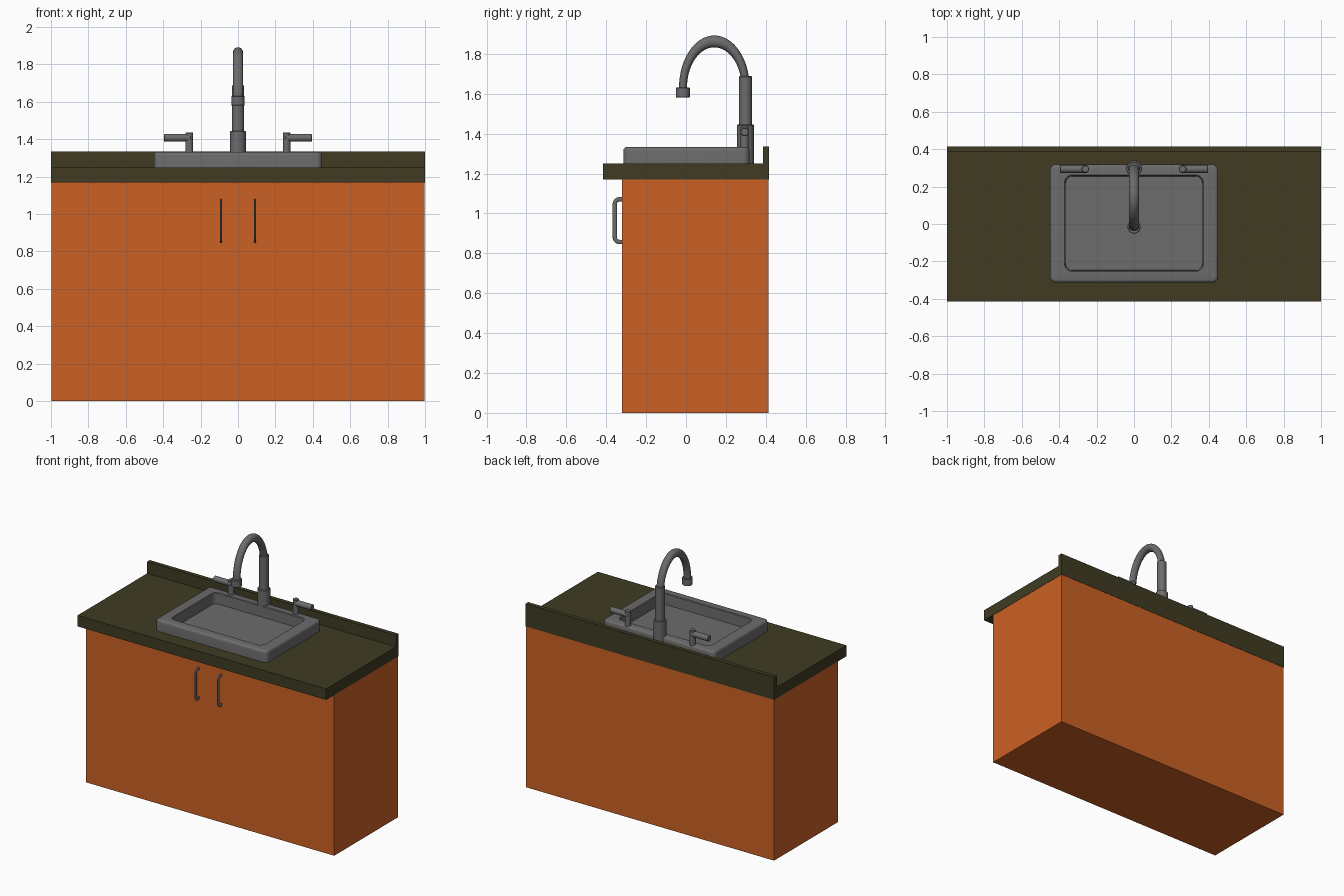
import bpy, bmesh
from math import sin, cos, pi, radians
from mathutils import Vector

if "Cube" in bpy.data.objects:
    bpy.data.objects.remove(bpy.data.objects["Cube"])


def material(name, rgb):
    m = bpy.data.materials.new(name)
    m.diffuse_color = (*rgb, 1)
    m.use_nodes = True
    m.node_tree.nodes["Principled BSDF"].inputs["Base Color"].default_value = m.diffuse_color
    return m


WOOD = material("orange_wood", (0.60, 0.12, 0.018))
STONE = material("olive_stone", (0.05, 0.044, 0.016))
METAL = material("grey_metal", (0.15, 0.15, 0.155))


def finish(name, bm, mat, smooth=False):
    bmesh.ops.recalc_face_normals(bm, faces=bm.faces)
    me = bpy.data.meshes.new(name)
    bm.to_mesh(me)
    bm.free()
    me.materials.append(mat)
    ob = bpy.data.objects.new(name, me)
    bpy.context.collection.objects.link(ob)
    if smooth:
        bpy.ops.object.select_all(action='DESELECT')
        ob.select_set(True)
        bpy.context.view_layer.objects.active = ob
        bpy.ops.object.shade_smooth_by_angle(angle=radians(35))
    return ob


def loft(name, rings, mat, smooth=True):
    """Skin a list of equal-length point rings and cap both ends."""
    bm = bmesh.new()
    loops = [[bm.verts.new(p) for p in ring] for ring in rings]
    n = len(loops[0])
    for a, b in zip(loops, loops[1:]):
        for i in range(n):
            j = (i + 1) % n
            bm.faces.new((a[i], a[j], b[j], b[i]))
    bm.faces.new(loops[0])
    bm.faces.new(loops[-1])
    return finish(name, bm, mat, smooth)


def extrude_x(name, profile, half, mat):
    """Extrude a (y, z) profile along x."""
    return loft(name, [[(x, y, z) for y, z in profile] for x in (-half, half)], mat, False)


def tube(name, path, r, segs=24):
    """Round tube along a path in the yz plane."""
    pts = [Vector((0, y, z)) for y, z in path]
    rings = []
    for i, p in enumerate(pts):
        t = (pts[min(i + 1, len(pts) - 1)] - pts[max(i - 1, 0)]).normalized()
        n = Vector((0, -t.z, t.y))
        rings.append([p + n * r * cos(a) + Vector((r * sin(a), 0, 0))
                      for a in (2 * pi * k / segs for k in range(segs))])
    return loft(name, rings, METAL)


def cylinder(name, start, r, length, axis='Z', bevel=0.003, segs=32):
    """Cylinder with softened rims, running from start along z or x."""
    rings = []
    for h, q in ((0, r - bevel), (bevel, r), (length - bevel, r), (length, r - bevel)):
        ring = []
        for k in range(segs):
            u, v = q * cos(2 * pi * k / segs), q * sin(2 * pi * k / segs)
            off = Vector((u, v, h)) if axis == 'Z' else Vector((h, u, v))
            ring.append(Vector(start) + off)
        rings.append(ring)
    return loft(name, rings, METAL)


def rounded_rect(hx, hy, cy, r, z, steps=6):
    pts = []
    for c, (sx, sy) in enumerate(((1, 1), (-1, 1), (-1, -1), (1, -1))):
        for k in range(steps + 1):
            a = (c + k / steps) * pi / 2
            pts.append((sx * (hx - r) + r * cos(a), cy + sy * (hy - r) + r * sin(a), z))
    return pts


# Cabinet body
extrude_x("cabinet", [(-0.32, 0), (0.413, 0), (0.413, 1.17), (-0.32, 1.17)], 0.998, WOOD)

# Countertop with raised backsplash
extrude_x("countertop", [(-0.415, 1.17), (0.415, 1.17), (0.415, 1.335), (0.385, 1.335),
                         (0.385, 1.25), (-0.415, 1.25)], 1.0, STONE)

# Sink: outer wall, rounded rim, basin wall and floor
top, b = 1.333, 0.018
rings = [rounded_rect(0.45, 0.316, 0.002, 0.032, 1.245)]
for k in range(5):
    a = k / 4 * pi / 2
    d = b * (1 - cos(a))
    rings.append(rounded_rect(0.45 - d, 0.316 - d, 0.002, 0.032 - d, top - b + b * sin(a)))
rings.append(rounded_rect(0.372, 0.258, 0.004, 0.042, top))
rings.append(rounded_rect(0.367, 0.253, 0.004, 0.038, top - 0.005))
rings.append(rounded_rect(0.365, 0.251, 0.004, 0.036, 1.253))
loft("sink", rings, METAL)

# Faucet base, column, arched neck and nozzle
cylinder("faucet_base", (0, 0.298, 1.245), 0.042, 0.2)
cylinder("faucet_column", (0, 0.298, 1.43), 0.032, 0.258)
neck = tube("faucet_neck", [(0.157 * cos(a), 0.157 * sin(a))
                            for a in (pi * k / 32 for k in range(33))], 0.02)
neck.scale = (1.35, 1, 1.48)
neck.location = (0, 0.142, 1.63)
cylinder("faucet_nozzle", (0, -0.016, 1.58), 0.035, 0.052)

# Tap posts, tap levers and door pulls on both sides
r = 0.024
corners = [(-0.357 + r - r * sin(a), r * cos(a))
           for a in (pi / 2 * k / 6 for k in range(7))]
path = ([(-0.315, 1.071)] + [(y, 1.071 - r + z) for y, z in corners]
        + [(y, 0.857 + r - z) for y, z in reversed(corners)] + [(-0.315, 0.857)])
for side, s in (("left", -1), ("right", 1)):
    cylinder(f"tap_post_{side}", (s * 0.26, 0.294, 1.325), 0.02, 0.112)
    cylinder(f"tap_lever_{side}", (-0.395 if s < 0 else 0.25, 0.294, 1.408), 0.021, 0.145, 'X')
    pull = tube(f"door_pull_{side}", path, 0.011, 16)
    pull.scale.x = 0.55
    pull.location.x = s * 0.091
